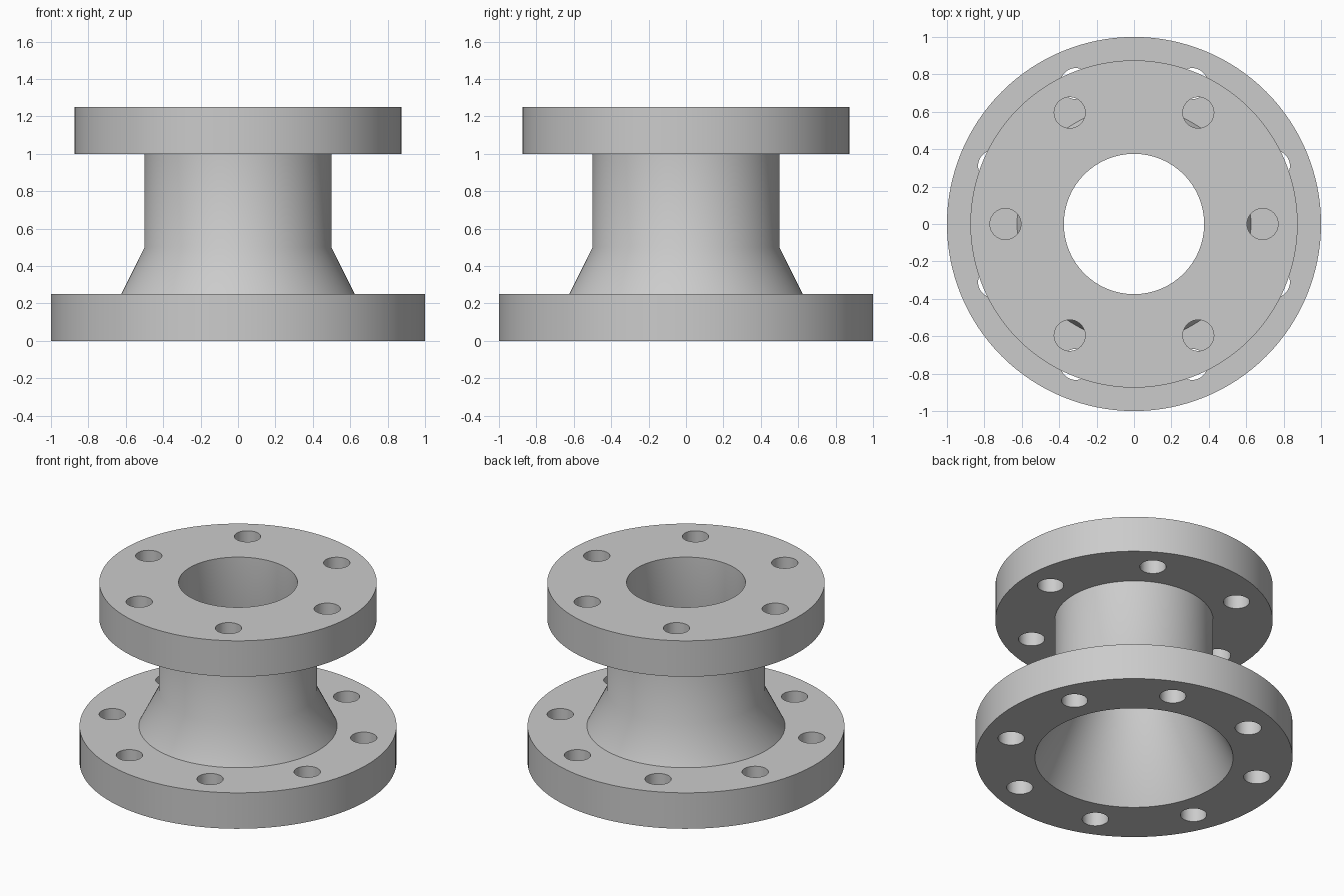
import bpy
import bmesh
from math import cos, sin, pi, radians
from mathutils import Matrix, Vector

if "Cube" in bpy.data.objects:
    bpy.data.objects.remove(bpy.data.objects["Cube"], do_unlink=True)

SEGMENTS = 128
HOLE_RADIUS = 0.083
FLANGE = 0.25        # flange thickness
HEIGHT = 1.25

# Material
grey = bpy.data.materials.new("machined_grey")
grey.use_nodes = True
colour = (0.6, 0.6, 0.6, 1)
grey.diffuse_color = colour
grey.node_tree.nodes["Principled BSDF"].inputs["Base Color"].default_value = colour


def add_object(name, bm):
    bmesh.ops.recalc_face_normals(bm, faces=bm.faces)
    mesh = bpy.data.meshes.new(name)
    bm.to_mesh(mesh)
    bm.free()
    mesh.materials.append(grey)
    obj = bpy.data.objects.new(name, mesh)
    bpy.context.collection.objects.link(obj)
    return obj


def revolve(name, profile):
    """Turn a closed (radius, z) outline around the z axis."""
    bm = bmesh.new()
    verts = [bm.verts.new((r, 0, z)) for r, z in profile]
    edges = [bm.edges.new((a, b)) for a, b in zip(verts, verts[1:] + verts[:1])]
    bmesh.ops.spin(bm, geom=verts + edges, cent=(0, 0, 0), axis=(0, 0, 1),
                   angle=2 * pi, steps=SEGMENTS, use_merge=True)
    bmesh.ops.remove_doubles(bm, verts=bm.verts, dist=0.0001)
    return add_object(name, bm)


def bolt_circle(bm, count, radius, start, z):
    """Ring of cylinders that cut the bolt holes."""
    for i in range(count):
        a = start + 2 * pi * i / count
        centre = Vector((radius * cos(a), radius * sin(a), z))
        bmesh.ops.create_cone(bm, cap_ends=True, segments=48,
                              radius1=HOLE_RADIUS, radius2=HOLE_RADIUS,
                              depth=FLANGE + 0.1,
                              matrix=Matrix.Translation(centre))


# Flanged reducer: wide base flange, tapered neck, top flange, through bore
body = revolve("flanged_pipe_reducer", [
    (0.625, 0), (1, 0), (1, FLANGE), (0.625, FLANGE),
    (0.5, 0.5), (0.5, HEIGHT - FLANGE),
    (0.875, HEIGHT - FLANGE), (0.875, HEIGHT),
    (0.375, HEIGHT), (0.375, 0.5),
])

# Bolt holes: eight in the base, six in the top
bm = bmesh.new()
bolt_circle(bm, 8, 0.8125, radians(22.5), FLANGE / 2)
bolt_circle(bm, 6, 0.6875, 0, HEIGHT - FLANGE / 2)
cutter = add_object("bolt_hole_cutter", bm)
cutter.hide_render = True

cut = body.modifiers.new("bolt_holes", 'BOOLEAN')
cut.operation = 'DIFFERENCE'
cut.solver = 'EXACT'
cut.object = cutter

bpy.ops.object.select_all(action='DESELECT')
body.select_set(True)
bpy.context.view_layer.objects.active = body
bpy.ops.object.modifier_apply(modifier=cut.name)
bpy.data.objects.remove(cutter, do_unlink=True)

# Smooth round walls, crisp rims
bpy.ops.object.shade_smooth_by_angle(angle=radians(30))
